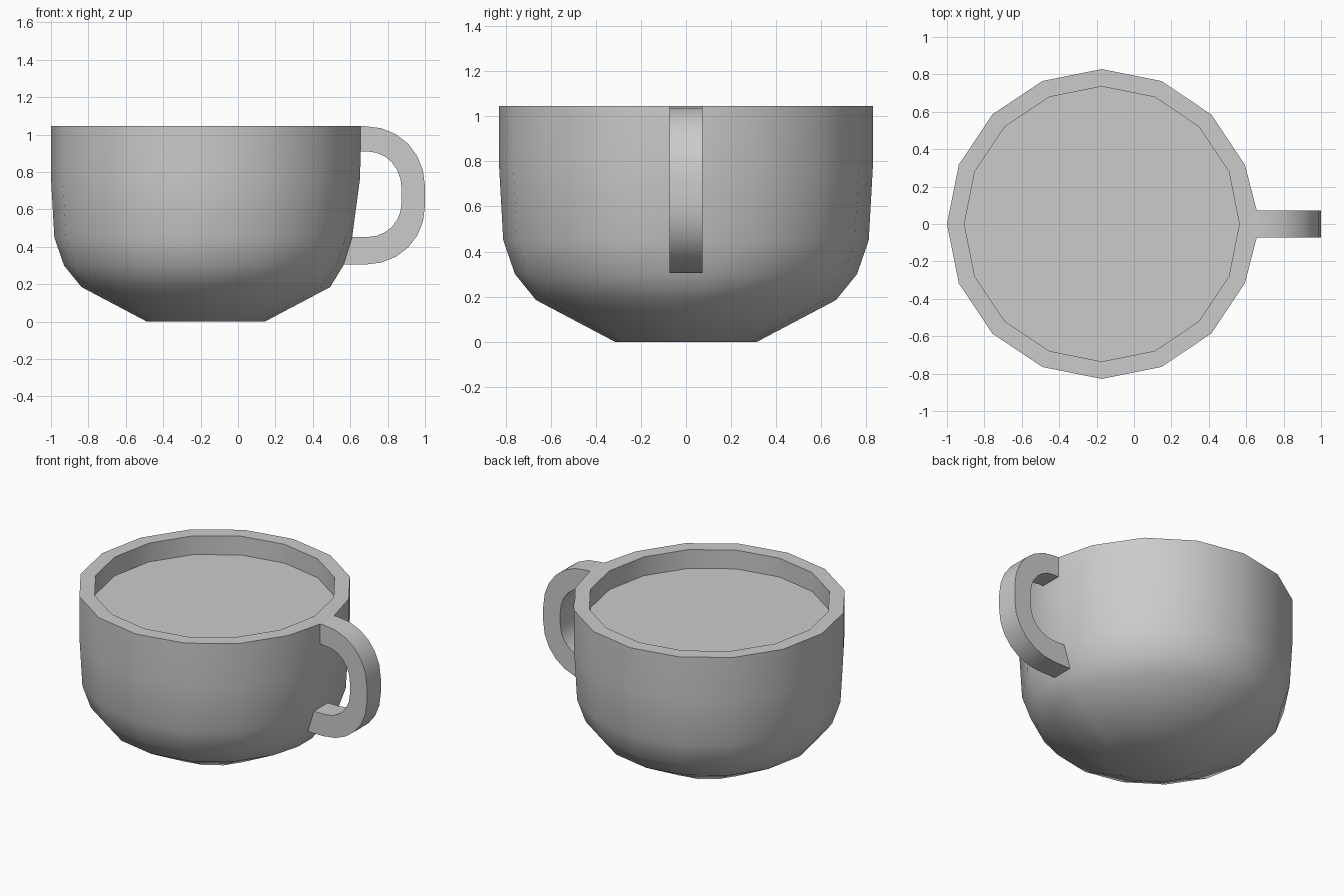
import bpy
import bmesh
from math import cos, sin, tau, radians
from mathutils import Vector
from mathutils.geometry import interpolate_bezier

cube = bpy.data.objects.get("Cube")
if cube:
    bpy.data.objects.remove(cube, do_unlink=True)

SIDES = 16
CENTRE_X = -0.172
HALF_WIDTH = 0.073   # half the handle's width
TOP = 1.045

grey = bpy.data.materials.new("plain grey")
grey.use_nodes = True
colour = (0.6, 0.6, 0.6, 1)
grey.diffuse_color = colour
grey.node_tree.nodes["Principled BSDF"].inputs["Base Color"].default_value = colour


def finish(bm, name):
    """Turn a bmesh into a smooth object with crisp edges."""
    bmesh.ops.recalc_face_normals(bm, faces=bm.faces)
    mesh = bpy.data.meshes.new(name)
    bm.to_mesh(mesh)
    bm.free()
    mesh.materials.append(grey)
    obj = bpy.data.objects.new(name, mesh)
    bpy.context.collection.objects.link(obj)
    bpy.ops.object.select_all(action='DESELECT')
    obj.select_set(True)
    bpy.context.view_layer.objects.active = obj
    bpy.ops.object.shade_smooth_by_angle(angle=radians(30))
    return obj


def ring(bm, radius, z, flat_radius=None):
    """Polygon ring; with flat_radius, the +x corner is split to seat the handle."""
    points = [(radius * cos(tau * i / SIDES), radius * sin(tau * i / SIDES))
              for i in range(SIDES)]
    if flat_radius:
        points[:1] = [(flat_radius, -HALF_WIDTH), (flat_radius, HALF_WIDTH)]
    return [bm.verts.new((CENTRE_X + x, y, z)) for x, y in points]


def bridge(bm, a, b):
    for i in range(len(a)):
        j = (i + 1) % len(a)
        bm.faces.new((a[i], a[j], b[j], b[i]))


# Cup: outer wall as (radius, height, radius at the handle seat)
bm = bmesh.new()
outer = [ring(bm, r, z, flat) for r, z, flat in (
    (0.315, 0, 0.315), (0.665, 0.185, 0.665), (0.758, 0.30, 0.735),
    (0.81, 0.45, 0.782), (0.828, 0.77, 0.825), (0.828, TOP, 0.828))]
for low, high in zip(outer, outer[1:]):
    bridge(bm, low, high)
bm.faces.new(outer[0])

# Rim and inner wall down to the drink's surface
rim = ring(bm, 0.735, TOP)
surface = ring(bm, 0.735, 0.92)
bridge(bm, rim, surface)
edge = outer[-1]
bm.faces.new((edge[0], edge[1], rim[0]))
for i in range(SIDES):
    j = (i + 1) % SIDES
    bm.faces.new((edge[i + 1], edge[(i + 2) % len(edge)], rim[j], rim[i]))
bm.faces.new(surface)
finish(bm, "cup")


# Handle: matching outer and inner curves joined into a rectangular strip
def handle_curve(x_top, x_bend, x_far, z_top, z_mid_high, z_mid_low, z_low, x_low):
    def bend(z_from, z_to):
        start, end = Vector((x_bend, z_from)), Vector((x_far, z_to))
        return interpolate_bezier(start, start.lerp(Vector((x_far, z_from)), 0.57),
                                  end.lerp(Vector((x_far, z_from)), 0.57), end, 7)
    upper = bend(z_top, z_mid_high)
    lower = bend(z_low, z_mid_low)
    return ([Vector((x_top, z_top))] + list(upper) + list(reversed(lower))
            + [Vector((x_low, z_low))])


outside = handle_curve(0.655, 0.68, 1.0, TOP, 0.72, 0.62, 0.305, 0.555)
inside = handle_curve(0.655, 0.69, 0.875, 0.91, 0.71, 0.64, 0.452, 0.60)
bm = bmesh.new()
sections = []
for o, n in zip(outside, inside):
    sections.append([bm.verts.new((p.x, y, p.y)) for p, y in (
        (o, -HALF_WIDTH), (o, HALF_WIDTH), (n, HALF_WIDTH), (n, -HALF_WIDTH))])
for a, b in zip(sections, sections[1:]):
    bridge(bm, a, b)
bm.faces.new(sections[0])
bm.faces.new(sections[-1])
finish(bm, "handle")
